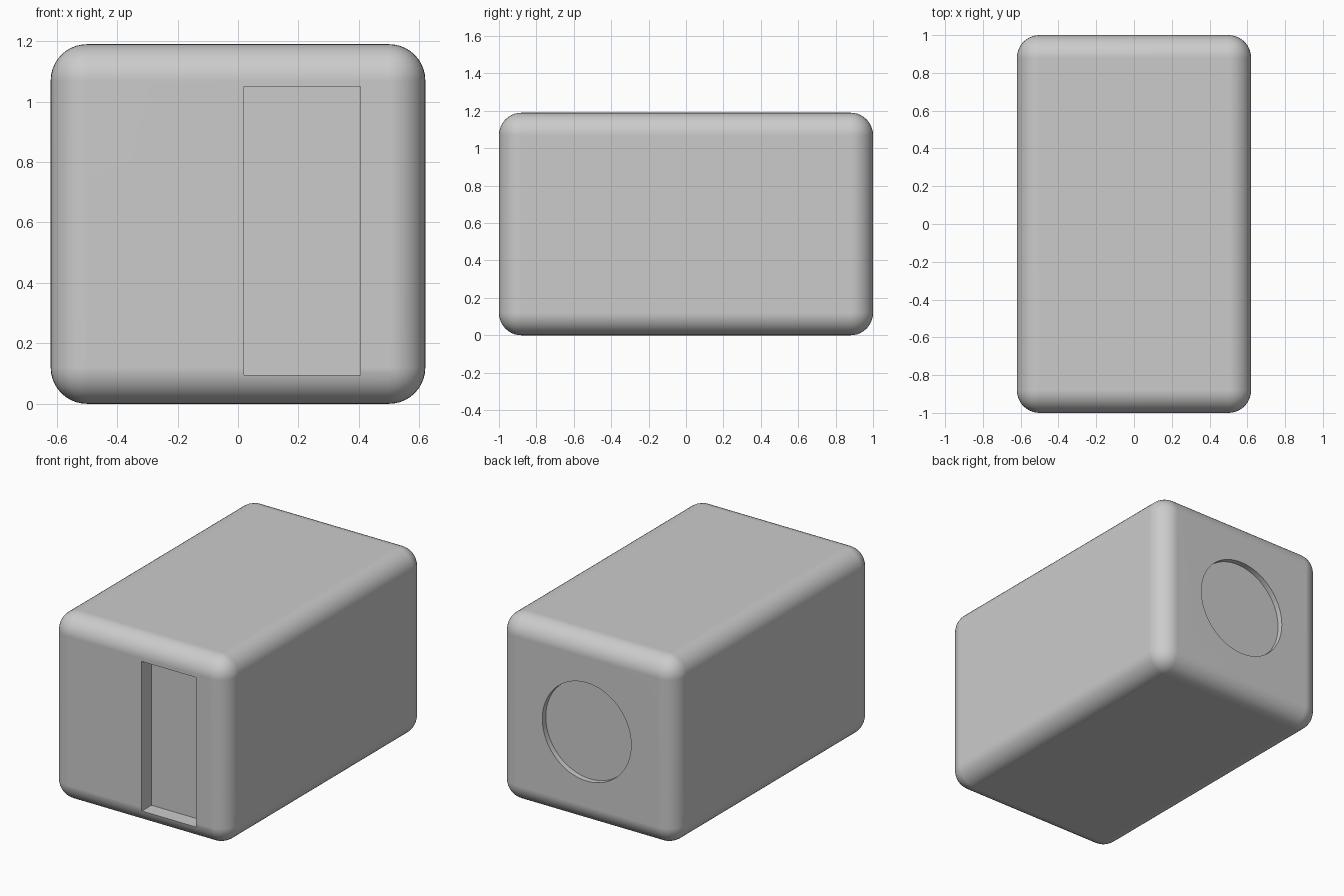
import bpy
from math import radians, pi

if "Cube" in bpy.data.objects:
    bpy.data.objects.remove(bpy.data.objects["Cube"])

W, L, H, R = 1.24, 2.0, 1.19, 0.12


def add_box(name, x, y, z):
    """Box from (min, max) pairs on each axis."""
    bpy.ops.mesh.primitive_cube_add(size=1)
    ob = bpy.context.object
    ob.name = name
    ob.location = [(a + b) / 2 for a, b in (x, y, z)]
    ob.scale = [b - a for a, b in (x, y, z)]
    bpy.ops.object.transform_apply(location=True, rotation=True, scale=True)
    return ob


def apply_all(ob):
    bpy.ops.object.select_all(action='DESELECT')
    ob.select_set(True)
    bpy.context.view_layer.objects.active = ob
    for m in list(ob.modifiers):
        bpy.ops.object.modifier_apply(modifier=m.name)


# Rounded housing
body = add_box("housing", (-W / 2, W / 2), (-L / 2, L / 2), (0, H))
bevel = body.modifiers.new("rounding", 'BEVEL')
bevel.width = R
bevel.segments = 10
apply_all(body)

# Front rectangular slot, 0.10 deep
slot = add_box("slot_cutter", (0.02, 0.405), (-1.2, -0.90), (0.095, 1.05))

# Back round recess, shallow
bpy.ops.mesh.primitive_cylinder_add(vertices=96, radius=0.313, depth=0.3,
                                    location=(0, 0.965 + 0.15, 0.595),
                                    rotation=(pi / 2, 0, 0))
disc = bpy.context.object
disc.name = "round_recess_cutter"

# Cut both recesses
for cutter in (slot, disc):
    cut = body.modifiers.new("cut", 'BOOLEAN')
    cut.operation = 'DIFFERENCE'
    cut.solver = 'EXACT'
    cut.object = cutter
apply_all(body)
for cutter in (slot, disc):
    bpy.data.objects.remove(cutter, do_unlink=True)

# Smooth rounding with crisp recess edges and flat faces
bpy.ops.object.shade_smooth_by_angle(angle=radians(30))
wn = body.modifiers.new("flat_faces", 'WEIGHTED_NORMAL')
wn.keep_sharp = True
